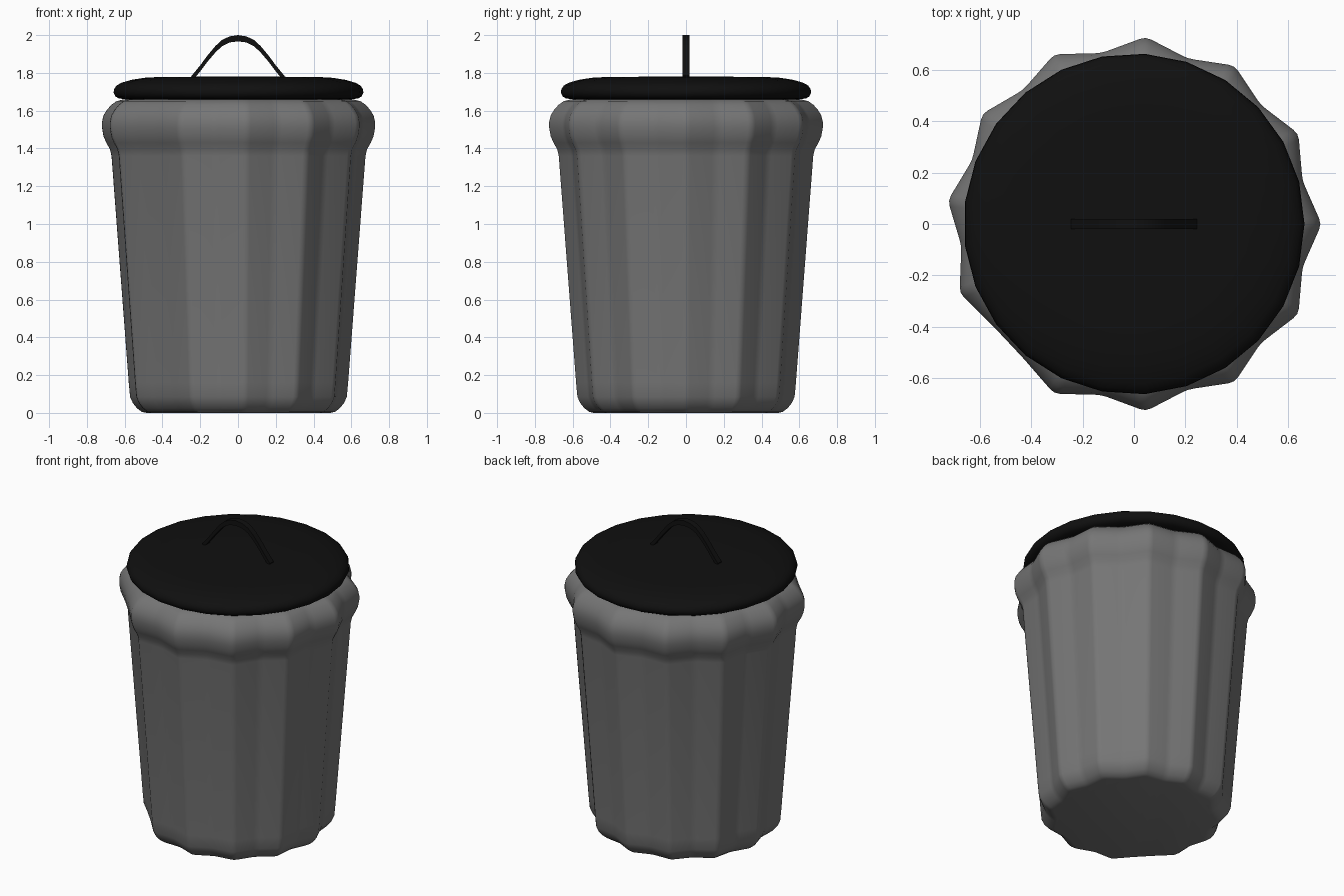
import bpy, bmesh
from math import sin, cos, pi
from mathutils import Vector

if "Cube" in bpy.data.objects:
    bpy.data.objects.remove(bpy.data.objects["Cube"])

N = 25  # sides around the bin and lid


def material(name, v):
    m = bpy.data.materials.new(name)
    m.diffuse_color = (v, v, v, 1)
    m.use_nodes = True
    m.node_tree.nodes["Principled BSDF"].inputs["Base Color"].default_value = m.diffuse_color
    return m


def finish(name, bm, mat):
    bmesh.ops.recalc_face_normals(bm, faces=bm.faces)
    me = bpy.data.meshes.new(name)
    bm.to_mesh(me)
    bm.free()
    ob = bpy.data.objects.new(name, me)
    bpy.context.collection.objects.link(ob)
    me.materials.append(mat)
    bpy.ops.object.select_all(action='DESELECT')
    ob.select_set(True)
    bpy.context.view_layer.objects.active = ob
    bpy.ops.object.shade_smooth_by_angle(angle=0.6)
    return ob


def loft(bm, rings):
    """Skin closed rings of points and cap both ends."""
    loops = [[bm.verts.new(p) for p in ring] for ring in rings]
    for a, b in zip(loops, loops[1:]):
        for i in range(len(a)):
            j = (i + 1) % len(a)
            bm.faces.new((a[i], a[j], b[j], b[i]))
    bm.faces.new(loops[0][::-1])
    bm.faces.new(loops[-1])


# Fluted outline: alternate ridges and valleys, one double-width valley
ridges = set(range(0, 15, 2)) | {17, 19, 21, 23}
corners = []
for i in range(N):
    r = 1.005 if i in ridges else 0.932
    corners.append(Vector((r * cos(2 * pi * i / N), r * sin(2 * pi * i / N), 0)))
outline = []
for i, v in enumerate(corners):
    a = v.lerp(corners[i - 1], 0.13)
    b = v.lerp(corners[(i + 1) % N], 0.13)
    outline += [a, (a + b) / 4 + v / 2, b]

grey = material("bin_grey", 0.18)
black = material("lid_black", 0.005)

# Bin body: outside wall, rolled rim, then the hollow inside
body_profile = [(0.49, 0), (0.515, 0.006), (0.54, 0.025), (0.562, 0.052),
                (0.577, 0.085), (0.584, 0.16), (0.676, 1.36), (0.684, 1.395),
                (0.704, 1.43), (0.719, 1.465), (0.727, 1.51), (0.727, 1.54),
                (0.719, 1.575), (0.70, 1.605), (0.678, 1.63), (0.65, 1.65),
                (0.61, 1.66), (0.59, 1.64), (0.585, 1.5), (0.52, 0.1), (0.48, 0.06)]
bm = bmesh.new()
loft(bm, [[p * r + Vector((0, 0, z)) for p in outline] for r, z in body_profile])
finish("bin_body", bm, grey)

# Lid: shallow rounded disc
lid_profile = [(0.6, 1.66), (0.637, 1.665), (0.655, 1.676), (0.664, 1.695),
               (0.661, 1.715), (0.648, 1.733), (0.624, 1.747), (0.57, 1.763),
               (0.5, 1.774), (0.43, 1.778), (0.2, 1.78)]
bm = bmesh.new()
loft(bm, [[(r * cos(2 * pi * i / N), r * sin(2 * pi * i / N), z) for i in range(N)]
          for r, z in lid_profile])
finish("lid", bm, black)

# Handle: arched flat strip, given as x, lower z, upper z for one half
half = [(0.245, 1.755, 1.785), (0.2, 1.808, 1.84), (0.16, 1.861, 1.894),
        (0.12, 1.908, 1.942), (0.085, 1.941, 1.974), (0.045, 1.961, 1.993),
        (0.0, 1.967, 2.0)]
path = [(-x, a, b) for x, a, b in half] + half[-2::-1]
w = 0.019
bm = bmesh.new()
loft(bm, [[(x, -w, a), (x, w, a), (x, w, b), (x, -w, b)] for x, a, b in path])
finish("lid_handle", bm, black)
